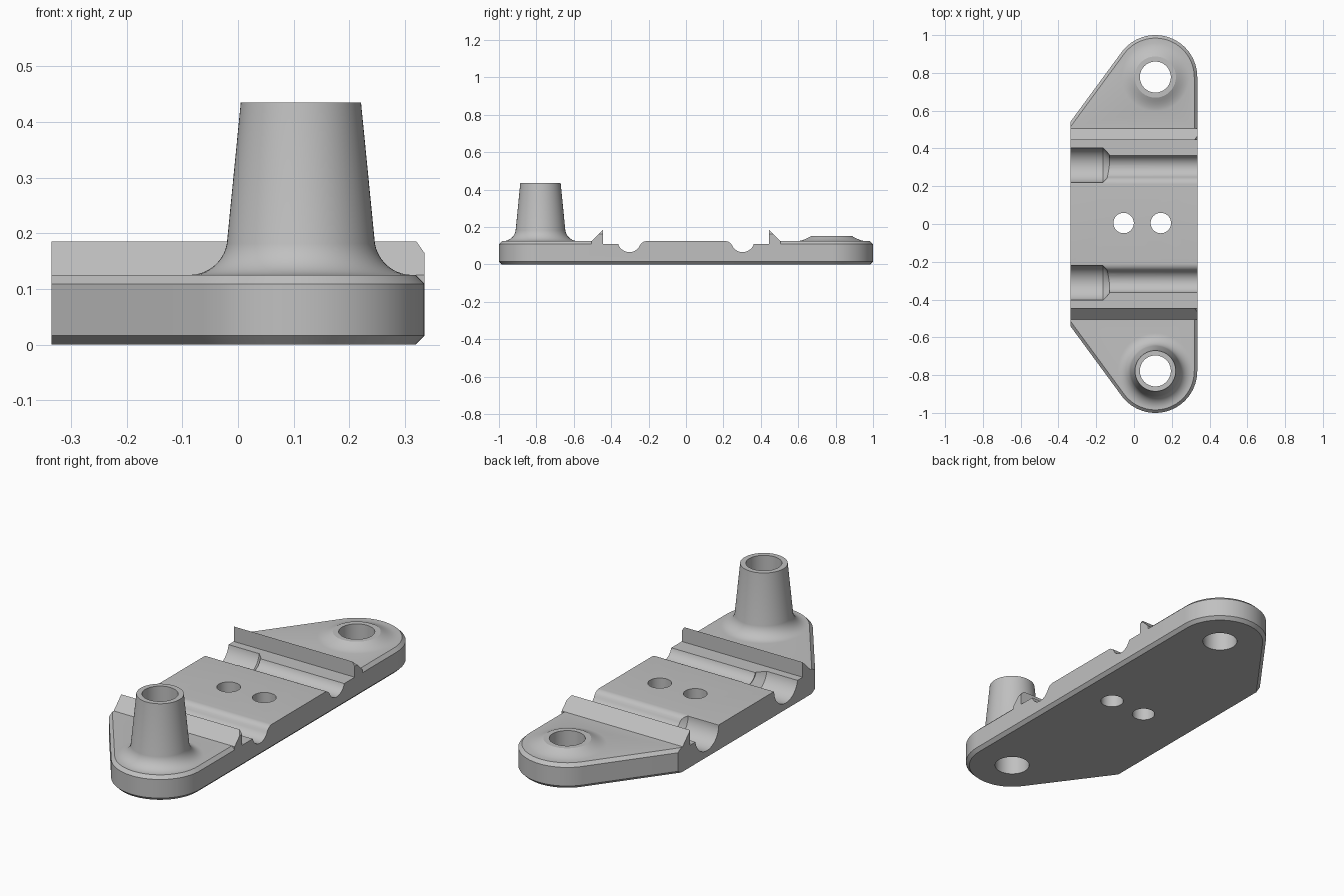
import bpy, bmesh
from math import sin, cos, radians, pi

old = bpy.data.objects.get("Cube")
if old:
    bpy.data.objects.remove(old, do_unlink=True)

HALF_W, TOP, BEVEL = 0.335, 0.125, 0.016
BOSS_X, BOSS_Y, END_R = 0.113, 0.778, 0.222
SLANT = radians(143.7)      # direction the slanted edges face

grey = bpy.data.materials.new("plain_grey")
grey.use_nodes = True
grey.diffuse_color = (0.53, 0.53, 0.53, 1)
grey.node_tree.nodes["Principled BSDF"].inputs["Base Color"].default_value = (0.53, 0.53, 0.53, 1)


def loft(name, rings):
    """Closed solid through rings of equal point count."""
    bm = bmesh.new()
    loops = [[bm.verts.new(p) for p in ring] for ring in rings]
    for a, b in zip(loops, loops[1:]):
        for i in range(len(a)):
            j = (i + 1) % len(a)
            bm.faces.new((a[i], a[j], b[j], b[i]))
    bm.faces.new(loops[0])
    bm.faces.new(loops[-1])
    bmesh.ops.recalc_face_normals(bm, faces=bm.faces)
    mesh = bpy.data.meshes.new(name)
    bm.to_mesh(mesh)
    bm.free()
    mesh.materials.append(grey)
    ob = bpy.data.objects.new(name, mesh)
    bpy.context.collection.objects.link(ob)
    return ob


def extrude_x(name, profile, x0, x1):
    return loft(name, [[(x, y, z) for y, z in profile] for x in (x0, x1)])


def lathe_z(name, x, y, profile, n=64):
    turn = [2 * pi * i / n for i in range(n)]
    return loft(name, [[(x + r * cos(t), y + r * sin(t), z) for t in turn] for r, z in profile])


def lathe_x(name, y, z, profile, n=64):
    turn = [2 * pi * i / n for i in range(n)]
    return loft(name, [[(x, y + r * cos(t), z + r * sin(t)) for t in turn] for x, r in profile])


def arc(cx, cy, r, a0, a1, n):
    return [(cx + r * cos(radians(a0 + (a1 - a0) * i / n)),
             cy + r * sin(radians(a0 + (a1 - a0) * i / n))) for i in range(n + 1)]


def outline(inset, z):
    """Plate outline; the straight left edge stays put when inset."""
    r = END_R - inset
    half = arc(BOSS_X, BOSS_Y, r, 0, 143.7, 32)
    corner = BOSS_Y + (r - cos(SLANT) * (-HALF_W - BOSS_X)) / sin(SLANT)
    half.append((-HALF_W, corner))
    return [(x, y, z) for x, y in half + [(x, -y) for x, y in reversed(half)]]


def combine(target, tool, operation):
    mod = target.modifiers.new(operation.lower(), 'BOOLEAN')
    mod.operation, mod.solver, mod.object = operation, 'EXACT', tool
    with bpy.context.temp_override(object=target, active_object=target):
        bpy.ops.object.modifier_apply(modifier=mod.name)
    bpy.data.objects.remove(tool, do_unlink=True)


# Plate with chamfered rim
plate = loft("mounting_plate", [outline(BEVEL, 0), outline(0, BEVEL),
                                outline(0, TOP - BEVEL), outline(BEVEL, TOP)])

# Square-edged middle and the two sharp ridges
ridge = [(0.505, 0.05), (0.505, TOP), (0.445, 0.185), (0.43, 0.185), (0.43, TOP)]
middle = ridge + [(-y, z) for y, z in reversed(ridge)]
combine(plate, extrude_x("middle_block", middle, -HALF_W, HALF_W), 'UNION')

# Ridge ends trimmed at the right edge
corner = [(0.31, 0.2), (0.345, 0.15), (0.345, 0.2)]
combine(plate, loft("ridge_trim", [[(x, y, z) for x, z in corner] for y in (-0.6, 0.6)]), 'DIFFERENCE')

# Grooves: a ledge, a round channel and a wider socket at the left end
channel = ([(0.445, 0.3), (0.445, 0.11)] + arc(0.303, 0.128, 0.062, -17, -155, 20)
           + arc(0.21, 0.085, 0.04, 25, 90, 8)[1:] + [(0.21, 0.3)])
for side in (1, -1):
    combine(plate, extrude_x("channel_cutter", [(side * y, z) for y, z in channel], -0.5, 0.5), 'DIFFERENCE')
    combine(plate, lathe_x("socket_cutter", side * 0.312, TOP,
                           [(-0.5, 0.093), (-0.165, 0.093), (-0.13, 0.058)]), 'DIFFERENCE')

# Tall post with filleted foot, and low boss at the other end
foot = [(0.2 - 0.068 * sin(radians(a)), 0.193 - 0.068 * cos(radians(a))) for a in range(0, 86, 8)]
post = [(0.2, 0.06)] + foot + [(0.108, 0.435)]
combine(plate, lathe_z("tall_post", BOSS_X, -BOSS_Y, post), 'UNION')
low = [(0.18, 0.06), (0.18, TOP), (0.163, 0.128), (0.145, 0.134), (0.128, 0.142), (0.109, 0.152)]
combine(plate, lathe_z("low_boss", BOSS_X, BOSS_Y, low), 'UNION')

# Through holes
for x, y, r in ((BOSS_X, BOSS_Y, 0.082), (BOSS_X, -BOSS_Y, 0.082),
                (-0.055, 0.005, 0.054), (0.142, 0.005, 0.054)):
    combine(plate, lathe_z("hole_cutter", x, y, [(r, -0.1), (r, 0.6)]), 'DIFFERENCE')

bpy.ops.object.select_all(action='DESELECT')
plate.select_set(True)
bpy.context.view_layer.objects.active = plate
bpy.ops.object.shade_smooth_by_angle(angle=radians(25))
